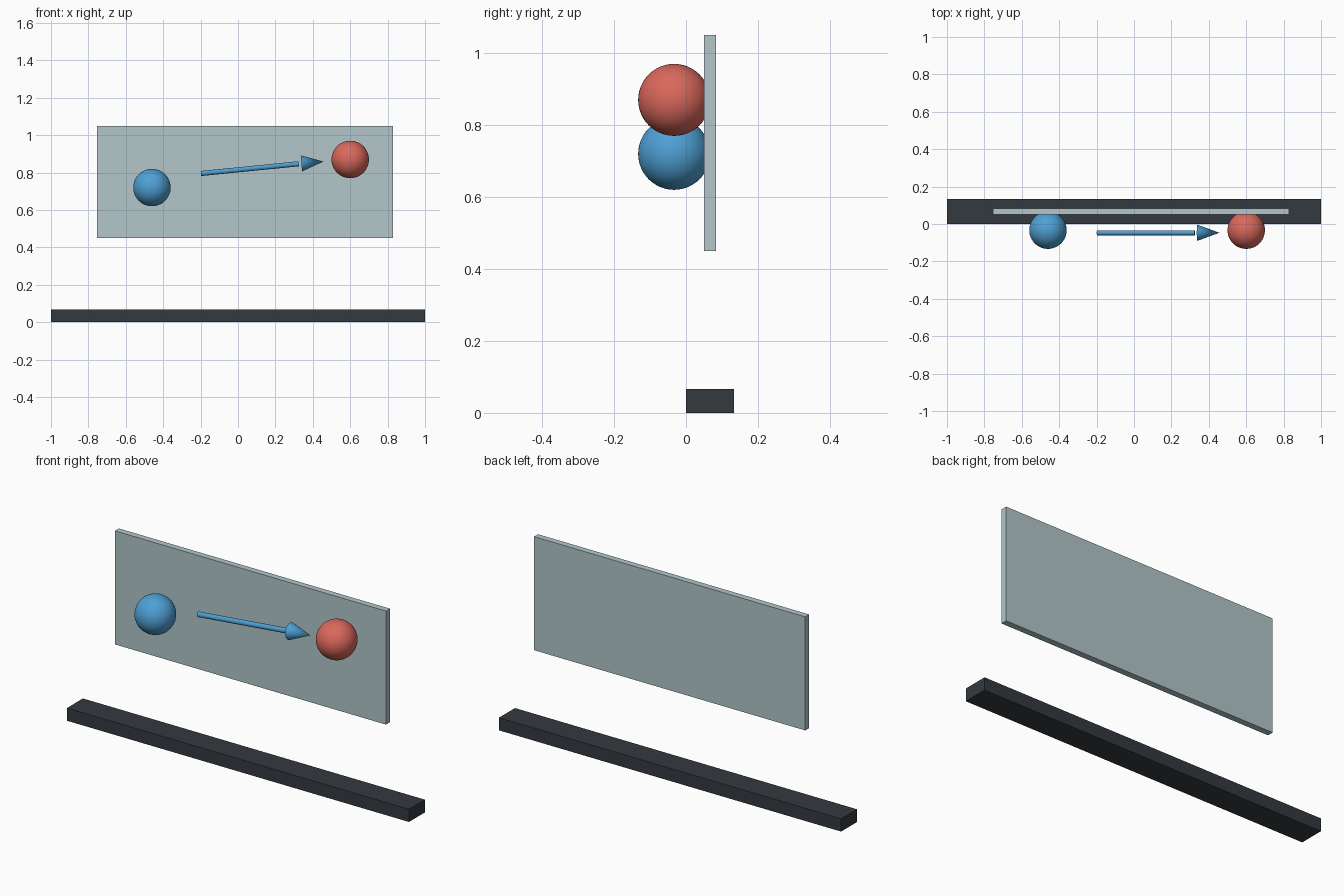
import bpy
from mathutils import Vector

cube = bpy.data.objects.get("Cube")
if cube:
    bpy.data.objects.remove(cube, do_unlink=True)


def material(name, rgb):
    linear = [((c / 255 + 0.055) / 1.055) ** 2.4 for c in rgb]
    mat = bpy.data.materials.new(name)
    mat.use_nodes = True
    mat.diffuse_color = (*linear, 1)
    mat.node_tree.nodes["Principled BSDF"].inputs["Base Color"].default_value = (*linear, 1)
    return mat


charcoal = material("charcoal", (52, 58, 64))
pale_grey = material("pale grey", (178, 198, 202))
blue = material("blue", (78, 160, 212))
red = material("red", (218, 104, 92))


def finish(name, mat, smooth=False):
    obj = bpy.context.object
    obj.name = name
    obj.data.materials.append(mat)
    if smooth:
        bpy.ops.object.shade_smooth_by_angle()
    return obj


def box(name, low, high, mat):
    low, high = Vector(low), Vector(high)
    bpy.ops.mesh.primitive_cube_add(size=1, location=(low + high) / 2)
    bpy.context.object.scale = high - low
    bpy.ops.object.transform_apply(location=False, rotation=False, scale=True)
    finish(name, mat)


def ball(name, center, mat):
    bpy.ops.mesh.primitive_uv_sphere_add(segments=48, ring_count=24, radius=0.1, location=center)
    finish(name, mat, True)


def rod(name, start, end, r_start, r_end, mat):
    start, end = Vector(start), Vector(end)
    axis = end - start
    bpy.ops.mesh.primitive_cone_add(
        vertices=32, radius1=r_start, radius2=r_end, depth=axis.length,
        location=(start + end) / 2, rotation=axis.to_track_quat("Z", "Y").to_euler())
    finish(name, mat, True)


# Floor bar and upright panel
box("base_bar", (-1, 0, 0), (1, 0.133, 0.067), charcoal)
box("back_panel", (-0.755, 0.05, 0.45), (0.83, 0.083, 1.05), pale_grey)

# Balls resting partly in the panel
ball("start_ball", (-0.46, -0.033, 0.72), blue)
ball("end_ball", (0.6, -0.033, 0.87), red)

# Arrow between the balls
rod("arrow_shaft", (-0.198, -0.047, 0.795), (0.325, -0.047, 0.847), 0.0135, 0.0135, blue)
rod("arrow_head", (0.339, -0.047, 0.849), (0.457, -0.047, 0.859), 0.043, 0, blue)
